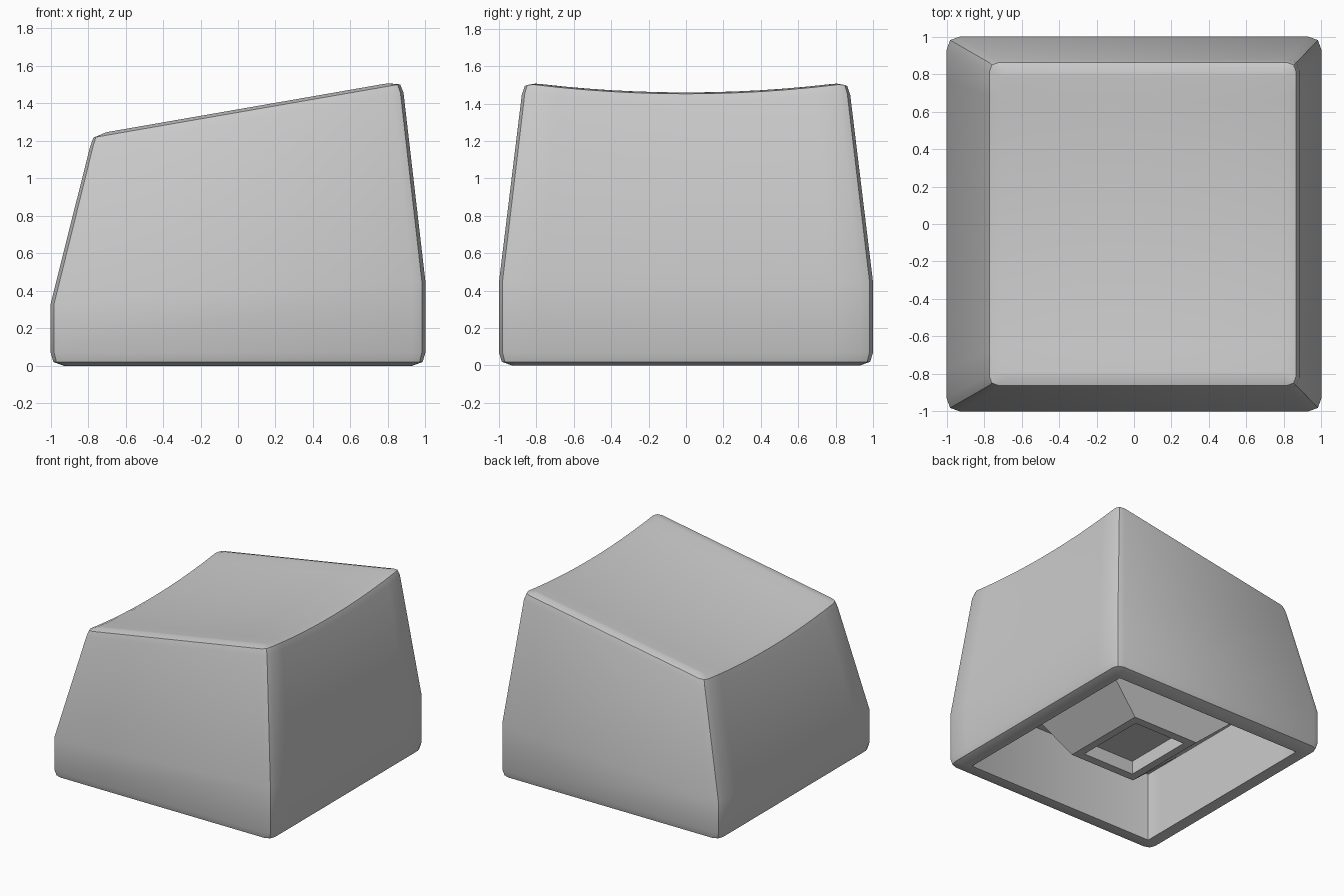
import bpy, bmesh

if "Cube" in bpy.data.objects:
    bpy.data.objects.remove(bpy.data.objects["Cube"])

N = 12  # divisions across the dished top


def dish(x, y):
    """Height of the sloping, concave top surface."""
    return 1.369 + 0.174 * x + 0.05 * (min(1, abs(y) / 0.82) ** 2 - 1)


def ring(x0, x1, h, c, zf):
    """Rectangle with eased corners, matching points on both x sides."""
    ys = [(h - c) * (2 * i / N - 1) for i in range(N + 1)]
    m = c * 0.27
    pts = [(x1, y) for y in ys]
    pts += [(x1 - m, h - m), (x1 - c, h), (x0 + c, h), (x0 + m, h - m)]
    pts += [(x0, y) for y in reversed(ys)]
    pts += [(x0 + m, m - h), (x0 + c, -h), (x1 - c, -h), (x1 - m, m - h)]
    return [(x, y, zf(x, y)) for x, y in pts]


def box_ring(hx, hy, z):
    return [(-hx, -hy, z), (hx, -hy, z), (hx, hy, z), (-hx, hy, z)]


def bridge(bm, a, b):
    n = len(a)
    for i in range(n):
        j = (i + 1) % n
        bm.faces.new((a[i], a[j], b[j], b[i]))


def loft(bm, rings):
    rows = [[bm.verts.new(p) for p in r] for r in rings]
    for a, b in zip(rows, rows[1:]):
        bridge(bm, a, b)
    return rows


def finish(bm, name, angle):
    me = bpy.data.meshes.new(name)
    bm.to_mesh(me)
    bm.free()
    ob = bpy.data.objects.new(name, me)
    bpy.context.collection.objects.link(ob)
    bpy.ops.object.select_all(action='DESELECT')
    ob.select_set(True)
    bpy.context.view_layer.objects.active = ob
    bpy.ops.object.shade_smooth_by_angle(angle=angle)
    return ob


def flat(z):
    return lambda x, y: z


def below_top(d):
    return lambda x, y: dish(x, y) - d


# Cap shell: cavity wall, rim, rounded foot, tapering sides, top edge
bm = bmesh.new()
rows = loft(bm, [
    ring(-0.865, 0.865, 0.865, 0.004, flat(0.57)),
    ring(-0.865, 0.865, 0.865, 0.004, flat(0)),
    ring(-0.93, 0.93, 0.93, 0.03, flat(0)),
    ring(-0.985, 0.985, 0.985, 0.06, flat(0.02)),
    ring(-1, 1, 1, 0.07, flat(0.07)),
    ring(-1, 1, 1, 0.07, lambda x, y: 0.39 + 0.06 * x),
    ring(-0.79, 0.883, 0.878, 0.06, below_top(0.065)),
    ring(-0.772, 0.865, 0.862, 0.05, below_top(0.017)),
    ring(-0.715, 0.81, 0.815, 0.03, below_top(0)),
])
# Dished top, in strips running along x
top = rows[-1]
right, left = top[:N + 1], top[N + 5:2 * N + 6][::-1]
for i in range(N):
    bm.faces.new((right[i], right[i + 1], left[i + 1], left[i]))
bm.faces.new(top[N:N + 6])
bm.faces.new(top[2 * N + 5:] + top[:1])
# Cavity ceiling
bm.faces.new(rows[0][::-1])
bmesh.ops.recalc_face_normals(bm, faces=bm.faces)
finish(bm, "cap_shell", 0.68)

# Stem: flared block hanging from the ceiling, with a rectangular socket
bm = bmesh.new()
rows = loft(bm, [
    box_ring(0.863, 0.52, 0.57),
    box_ring(0.30, 0.37, 0.09),
    box_ring(0.235, 0.30, 0.09),
    box_ring(0.235, 0.30, 0.20),
])
bm.faces.new(rows[-1])
bm.faces.new(rows[0])
bmesh.ops.recalc_face_normals(bm, faces=bm.faces)
finish(bm, "stem", 0.3)
